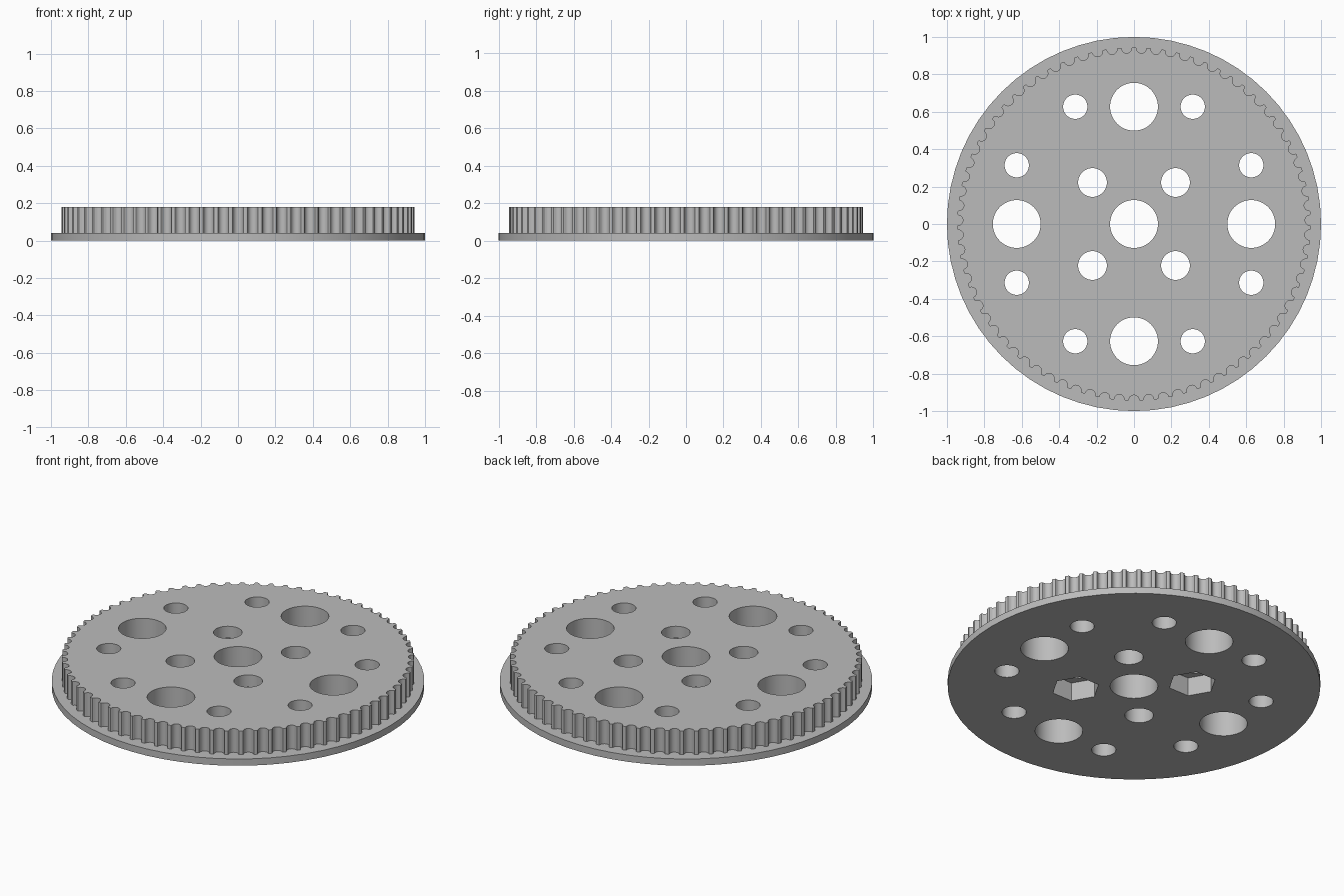
import bpy
import bmesh
from math import sin, cos, pi, radians

if "Cube" in bpy.data.objects:
    bpy.data.objects.remove(bpy.data.objects["Cube"], do_unlink=True)

FLANGE_H, HEIGHT = 0.04, 0.18
TEETH, TIP_R = 75, 0.945

grey = bpy.data.materials.new("plain_grey")
grey.use_nodes = True
grey.diffuse_color = (0.5, 0.5, 0.5, 1)
grey.node_tree.nodes["Principled BSDF"].inputs["Base Color"].default_value = (0.5, 0.5, 0.5, 1)


def circle(r, n, x=0, y=0):
    return [(x + r * cos(2 * pi * i / n), y + r * sin(2 * pi * i / n)) for i in range(n)]


def prism(name, outline, z0, z1):
    """Extrude a flat outline from z0 to z1."""
    bm = bmesh.new()
    base = bm.faces.new([bm.verts.new((x, y, z0)) for x, y in outline])
    top = bmesh.ops.extrude_face_region(bm, geom=[base])["geom"]
    verts = [v for v in top if isinstance(v, bmesh.types.BMVert)]
    bmesh.ops.translate(bm, verts=verts, vec=(0, 0, z1 - z0))
    bmesh.ops.recalc_face_normals(bm, faces=bm.faces)
    mesh = bpy.data.meshes.new(name)
    bm.to_mesh(mesh)
    bm.free()
    mesh.materials.append(grey)
    obj = bpy.data.objects.new(name, mesh)
    bpy.context.collection.objects.link(obj)
    return obj


def combine(target, tool, operation):
    """Apply a boolean and discard the tool object."""
    tool.hide_render = True
    mod = target.modifiers.new("cut", "BOOLEAN")
    mod.operation, mod.solver, mod.object = operation, "EXACT", tool
    bpy.context.view_layer.objects.active = target
    bpy.ops.object.modifier_apply(modifier=mod.name)
    bpy.data.objects.remove(tool, do_unlink=True)


# Toothed belt ring: rounded grooves repeated round the rim, one facing the front
half_groove = [(0.034, 0), (0.0295, 0.0015), (0.027, 0.005), (0.0255, 0.0135),
               (0.0205, 0.0215), (0.0113, 0.0283), (0, 0.0306)]
groove = [(-w, d) for w, d in half_groove] + half_groove[-2::-1]
rim = []
for i in range(TEETH):
    a = -pi / 2 + 2 * pi * i / TEETH
    for w, d in groove:
        t = a + w / TIP_R
        rim.append(((TIP_R - d) * cos(t), (TIP_R - d) * sin(t)))
pulley = prism("toothed_pulley", rim, FLANGE_H / 2, HEIGHT)

# Wide flange under the teeth
combine(pulley, prism("flange", circle(1, 64), 0, FLANGE_H), "UNION")

# Round holes: (radius, positions)
FAR, NEAR, MID = 0.627, 0.314, 0.222
signs = [(1, 1), (1, -1), (-1, 1), (-1, -1)]
holes = [(0.128, 0, 0)]
for s in (-1, 1):
    holes += [(0.128, s * FAR, 0), (0.128, 0, s * FAR)]
for sx, sy in signs:
    holes += [(0.065, sx * FAR, sy * NEAR), (0.065, sx * NEAR, sy * FAR),
              (0.077, sx * MID, sy * MID)]
for r, x, y in holes:
    combine(pulley, prism("hole_cutter", circle(r, 48, x, y), -0.1, 0.3), "DIFFERENCE")

# Hexagonal nut pockets in the underside, on one diagonal
for s in (-1, 1):
    pocket = prism("nut_cutter", circle(0.13, 6, s * MID, -s * MID), -0.1, 0.11)
    combine(pulley, pocket, "DIFFERENCE")

bpy.ops.object.select_all(action="DESELECT")
pulley.select_set(True)
bpy.context.view_layer.objects.active = pulley
bpy.ops.object.shade_smooth_by_angle(angle=radians(30))
